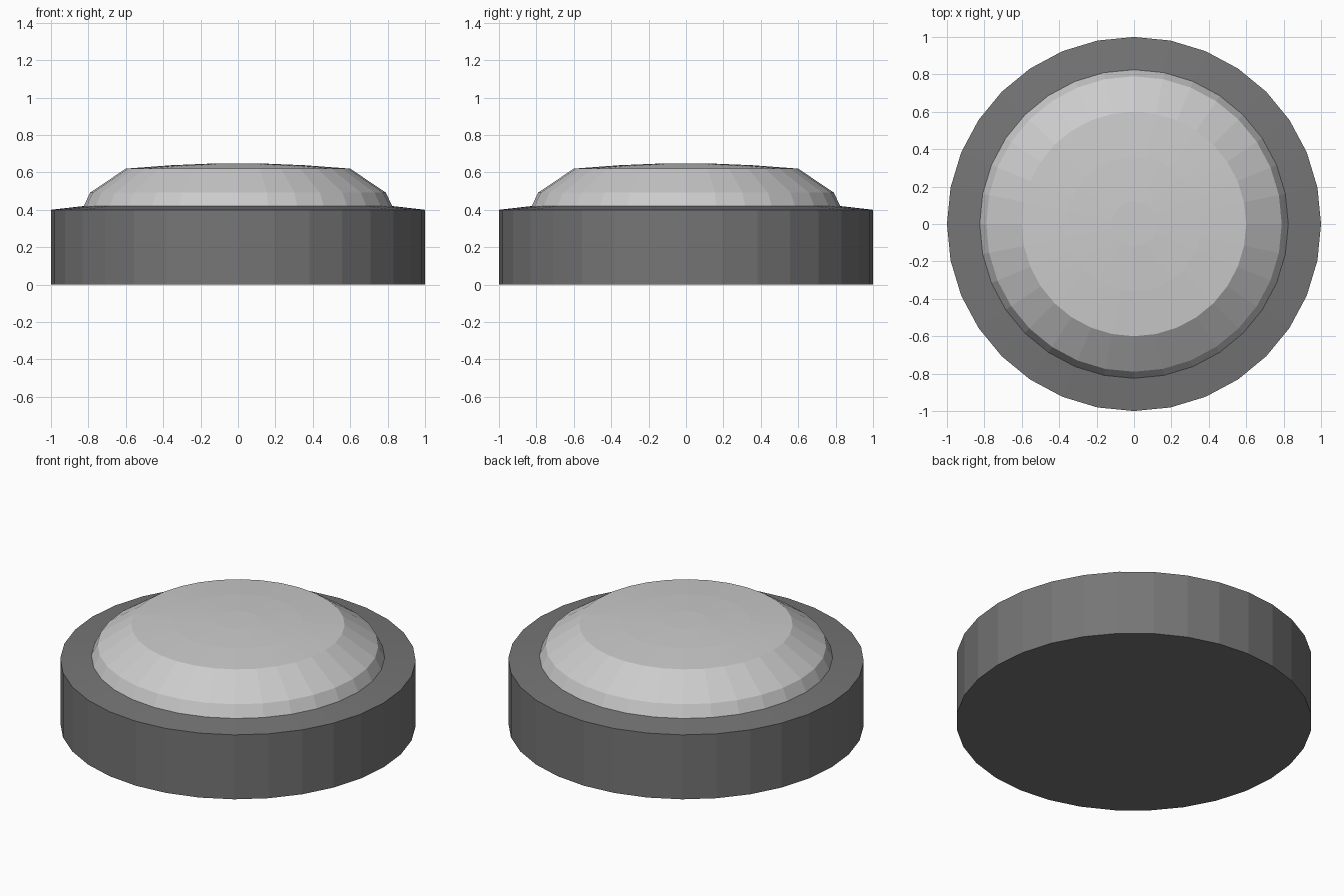
import bpy, bmesh
from math import cos, sin, tau

if "Cube" in bpy.data.objects:
    bpy.data.objects.remove(bpy.data.objects["Cube"])

SIDES = 32

def lathe(name, profile, grey=None):
    """Revolve (radius, z) points around z; radius 0 makes a pole."""
    bm = bmesh.new()
    rings = []
    for r, z in profile:
        if r == 0:
            rings.append([bm.verts.new((0, 0, z))] * SIDES)
        else:
            rings.append([bm.verts.new((r * cos(tau * i / SIDES), r * sin(tau * i / SIDES), z))
                          for i in range(SIDES)])
    for a, b in zip(rings, rings[1:]):
        for i in range(SIDES):
            j = (i + 1) % SIDES
            bm.faces.new(list(dict.fromkeys((a[i], a[j], b[j], b[i]))))
    bmesh.ops.recalc_face_normals(bm, faces=bm.faces)
    mesh = bpy.data.meshes.new(name)
    bm.to_mesh(mesh)
    bm.free()
    obj = bpy.data.objects.new(name, mesh)
    bpy.context.collection.objects.link(obj)
    if grey is not None:
        mat = bpy.data.materials.new(name + "_grey")
        mat.diffuse_color = (grey, grey, grey, 1)
        mat.use_nodes = True
        mat.node_tree.nodes["Principled BSDF"].inputs["Base Color"].default_value = mat.diffuse_color
        mesh.materials.append(mat)
    return obj

# dark round base with a slightly raised rim
lathe("base", [(0, 0), (1, 0), (1, 0.4), (0.825, 0.42)], 0.18)

# pale domed cap, chamfered in steps
lathe("dome_cap", [(0.825, 0.42), (0.79, 0.492), (0.6, 0.62),
                   (0.36, 0.638), (0.12, 0.648), (0, 0.648)])
